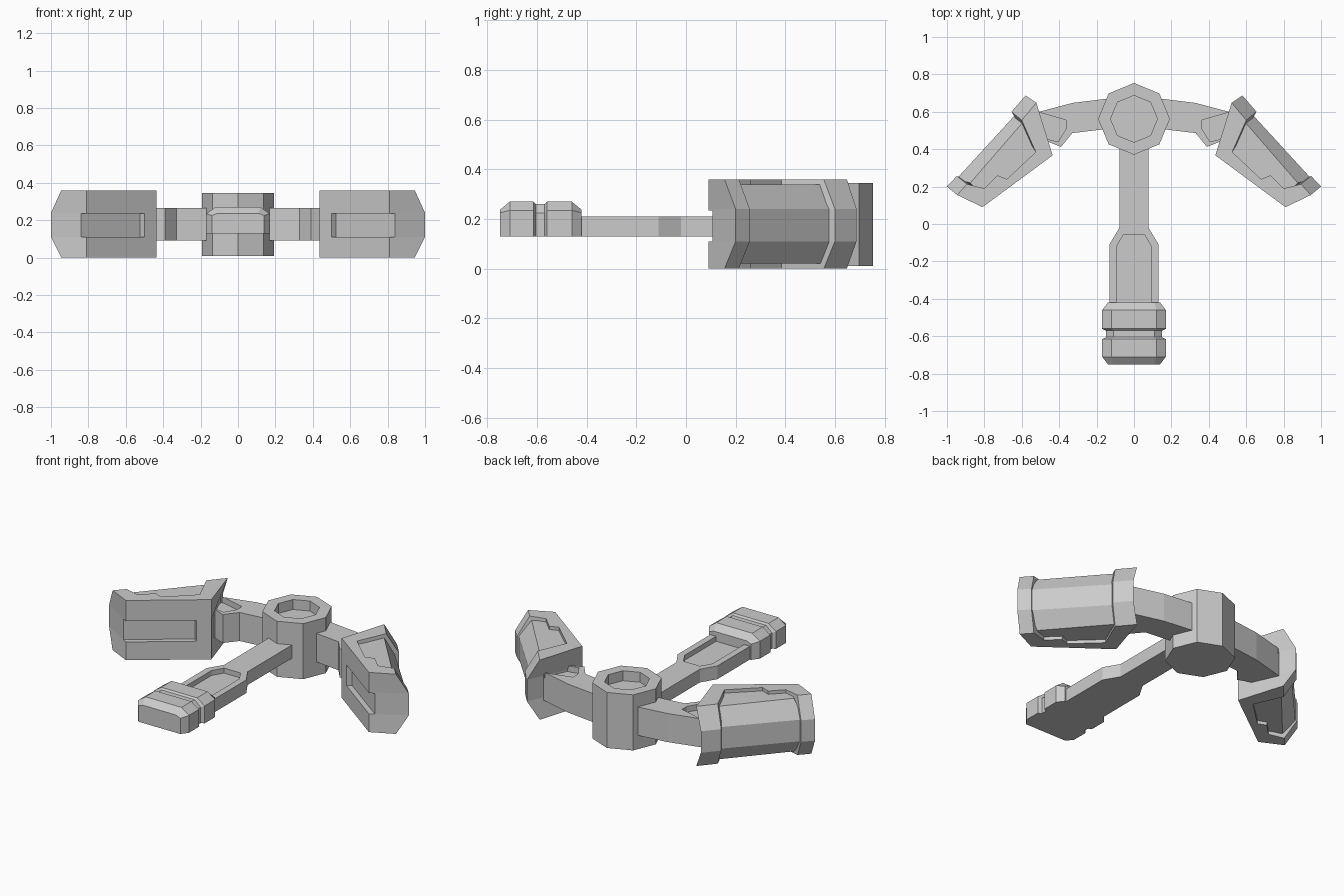
import bpy, bmesh
from math import sin, cos, pi

if "Cube" in bpy.data.objects:
    bpy.data.objects.remove(bpy.data.objects["Cube"])


def loft(name, rings):
    """Solid through a list of rings of 3D points, capped at both ends."""
    bm = bmesh.new()
    vs = [[bm.verts.new(p) for p in r] for r in rings]
    n = len(vs[0])
    for a, b in zip(vs, vs[1:]):
        for i in range(n):
            j = (i + 1) % n
            bm.faces.new((a[i], a[j], b[j], b[i]))
    bm.faces.new(vs[0])
    bm.faces.new(vs[-1])
    bmesh.ops.recalc_face_normals(bm, faces=bm.faces)
    me = bpy.data.meshes.new(name)
    bm.to_mesh(me)
    bm.free()
    ob = bpy.data.objects.new(name, me)
    bpy.context.collection.objects.link(ob)
    return ob


def layers(name, stack):
    """Loft of plan outlines at given heights."""
    return loft(name, [[(x, y, z) for x, y in plan] for z, plan in stack])


def prism(name, plan, z0, z1):
    return layers(name, [(z0, plan), (z1, plan)])


def cut(ob, cutter):
    m = ob.modifiers.new("cut", "BOOLEAN")
    m.object = cutter
    m.solver = "EXACT"
    dg = bpy.context.evaluated_depsgraph_get()
    me = bpy.data.meshes.new_from_object(ob.evaluated_get(dg))
    ob.modifiers.clear()
    ob.data = me
    bpy.data.objects.remove(cutter)


def mirror(ob):
    ob.modifiers.new("mirror", "MIRROR").use_axis[0] = True


def sym(half):
    """Complete a right-hand half outline across x = 0."""
    return half + [(-x, y) for x, y in reversed(half)]


def octagon(r):
    return [(r * cos(i * pi / 4), 0.562 + r * sin(i * pi / 4)) for i in range(8)]


# Hub with a recessed top
hub = prism("hub", octagon(0.192), 0.01, 0.345)
cut(hub, prism("hub_cutter", octagon(0.125), 0.285, 0.4))

# Handle with a shallow tray
handle = prism("handle", sym([(0.078, 0.45), (0.078, -0.02), (0.132, -0.11), (0.132, -0.44)]), 0.13, 0.21)
cut(handle, prism("tray_cutter", sym([(0.055, -0.055), (0.093, -0.12), (0.093, -0.43)]), 0.18, 0.3))

# Handle end: chamfered block with a groove across it
sections = [
    (-0.75, 0.14, 0.225, 0.237, 0.11), (-0.71, 0.17, 0.235, 0.27, 0.12),
    (-0.615, 0.17, 0.235, 0.27, 0.12), (-0.605, 0.15, 0.225, 0.26, 0.11),
    (-0.57, 0.15, 0.225, 0.26, 0.11), (-0.56, 0.17, 0.235, 0.27, 0.12),
    (-0.46, 0.17, 0.235, 0.27, 0.12), (-0.42, 0.14, 0.225, 0.237, 0.11)]
loft("handle_end", [[(x, y, z) for x, z in sym([(w, 0.13), (w, zs), (tw, zt)])]
                    for y, w, zs, zt, tw in sections])

# Side arms with a pocket on top
arm = prism("arm", [(0.05, 0.67), (0.145, 0.67), (0.33, 0.647), (0.545, 0.59), (0.5, 0.43),
                    (0.46, 0.44), (0.39, 0.412), (0.33, 0.486), (0.155, 0.507), (0.05, 0.507)], 0.093, 0.265)
cut(arm, prism("pocket_cutter", [(0.364, 0.556), (0.364, 0.508), (0.406, 0.44), (0.455, 0.452),
                                 (0.49, 0.452), (0.53, 0.595), (0.51, 0.597)], 0.23, 0.3))
mirror(arm)

# Pad frame: inner plate and two end flanges in one C-shaped outline
rest = [(0.525, 0.385), (0.68, 0.24), (0.73, 0.26), (0.80, 0.19)]
inner = [(0.81, 0.09), (0.435, 0.367)]
edge = [(0.522, 0.648), (0.60, 0.555)] + rest + [(0.893, 0.213), (0.945, 0.155)] + inner
wide = [(0.58, 0.687), (0.655, 0.60)] + rest + [(0.947, 0.257), (1.0, 0.2)] + inner
frame = layers("pad_frame", [(0.0, edge), (0.11, wide), (0.24, wide), (0.36, edge)])
cut(frame, prism("slot_cutter", [(0.48, 0.30), (0.523, 0.339), (0.92, 0.047), (0.87, 0.0)], 0.11, 0.235))
mirror(frame)

# Pad body: faceted outer shell set between the flanges
back = [(0.80, 0.145), (0.49, 0.37)]
low = [(0.555, 0.575), (0.58, 0.56), (0.875, 0.22)] + back
high = [(0.555, 0.575), (0.618, 0.602), (0.95, 0.24)] + back
mirror(layers("pad_body", [(0.02, low), (0.11, high), (0.24, high), (0.34, low)]))
